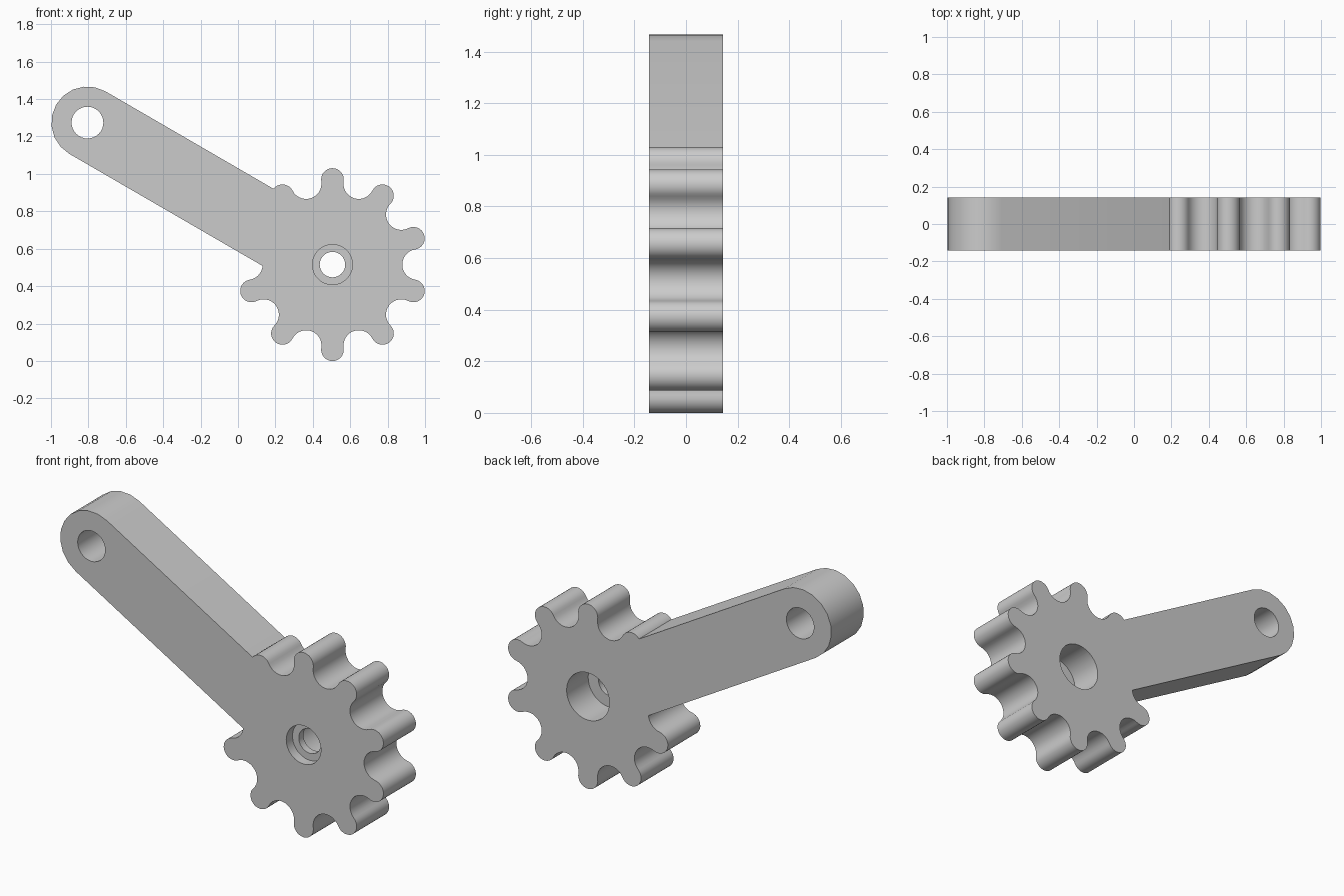
import bpy, bmesh
from math import sin, cos, radians
from mathutils import Vector

HALF = 0.143                      # half thickness
GEAR = Vector((0.505, 0.515))     # gear centre (x, z)
PIVOT = Vector((-0.805, 1.274))   # arm end centre (x, z)
PITCH, TOOTH_R = 0.455, 0.0605
VALLEY_R = 2 * PITCH * sin(radians(9)) - TOOTH_R

if "Cube" in bpy.data.objects:
    bpy.data.objects.remove(bpy.data.objects["Cube"])

grey = bpy.data.materials.new("plain grey")
grey.use_nodes = True
grey.diffuse_color = (0.6, 0.6, 0.6, 1)
grey.node_tree.nodes["Principled BSDF"].inputs["Base Color"].default_value = grey.diffuse_color


def polar(centre, radius, degrees):
    a = radians(degrees)
    return centre + Vector((cos(a), sin(a))) * radius


def arc(centre, radius, start, end, steps):
    """Points along an arc, both ends included."""
    return [polar(centre, radius, start + (end - start) * i / steps)
            for i in range(steps + 1)]


def extrude_outline(name, points, y0=-HALF, y1=HALF):
    """Solid slab from an (x, z) outline."""
    bm = bmesh.new()
    face = bm.faces.new([bm.verts.new((p.x, y0, p.y)) for p in points])
    top = bmesh.ops.extrude_face_region(bm, geom=[face])["geom"]
    moved = [v for v in top if isinstance(v, bmesh.types.BMVert)]
    bmesh.ops.translate(bm, verts=moved, vec=(0, y1 - y0, 0))
    bmesh.ops.recalc_face_normals(bm, faces=bm.faces)
    mesh = bpy.data.meshes.new(name)
    bm.to_mesh(mesh)
    bm.free()
    obj = bpy.data.objects.new(name, mesh)
    bpy.context.collection.objects.link(obj)
    mesh.materials.append(grey)
    return obj


def combine(target, other, operation):
    """Apply a boolean and discard the helper."""
    other.hide_render = True
    mod = target.modifiers.new(operation, 'BOOLEAN')
    mod.operation, mod.solver, mod.object = operation, 'EXACT', other
    bpy.context.view_layer.objects.active = target
    bpy.ops.object.modifier_apply(modifier=mod.name)
    bpy.data.objects.remove(other)


def bore(target, centre, radius, y0, y1, sides=48):
    cutter = extrude_outline("bore_cutter", arc(centre, radius, 0, 360, sides)[:-1], y0, y1)
    combine(target, cutter, 'DIFFERENCE')


# Gear with ten round teeth and round valleys
outline = []
for i in range(10):
    a = 18 + 36 * i
    outline += arc(polar(GEAR, PITCH, a), TOOTH_R, a - 99, a + 99, 16)[:-1]
    a += 18
    outline += arc(polar(GEAR, PITCH, a), VALLEY_R, a - 99, a - 261, 14)[:-1]
crank = extrude_outline("gear_crank", outline)

# Arm with a rounded end, rooted inside the gear
WIDTH = 0.193
root = polar(GEAR, 0.3, 150)
arm_outline = [polar(root, WIDTH, 240), polar(root, WIDTH, 60)]
arm_outline += arc(PIVOT, WIDTH, 60, 240, 10)
combine(crank, extrude_outline("arm", arm_outline), 'UNION')

# Pivot hole, hub through hole, shallow front recess, deep back socket
bore(crank, PIVOT, 0.085, -0.3, 0.3, 32)
bore(crank, GEAR, 0.068, -0.3, 0.3)
bore(crank, GEAR, 0.107, -0.3, -HALF + 0.055)
bore(crank, GEAR, 0.132, HALF - 0.19, 0.3)

bpy.ops.object.select_all(action='DESELECT')
crank.select_set(True)
bpy.context.view_layer.objects.active = crank
bpy.ops.object.shade_smooth_by_angle(angle=radians(30))
